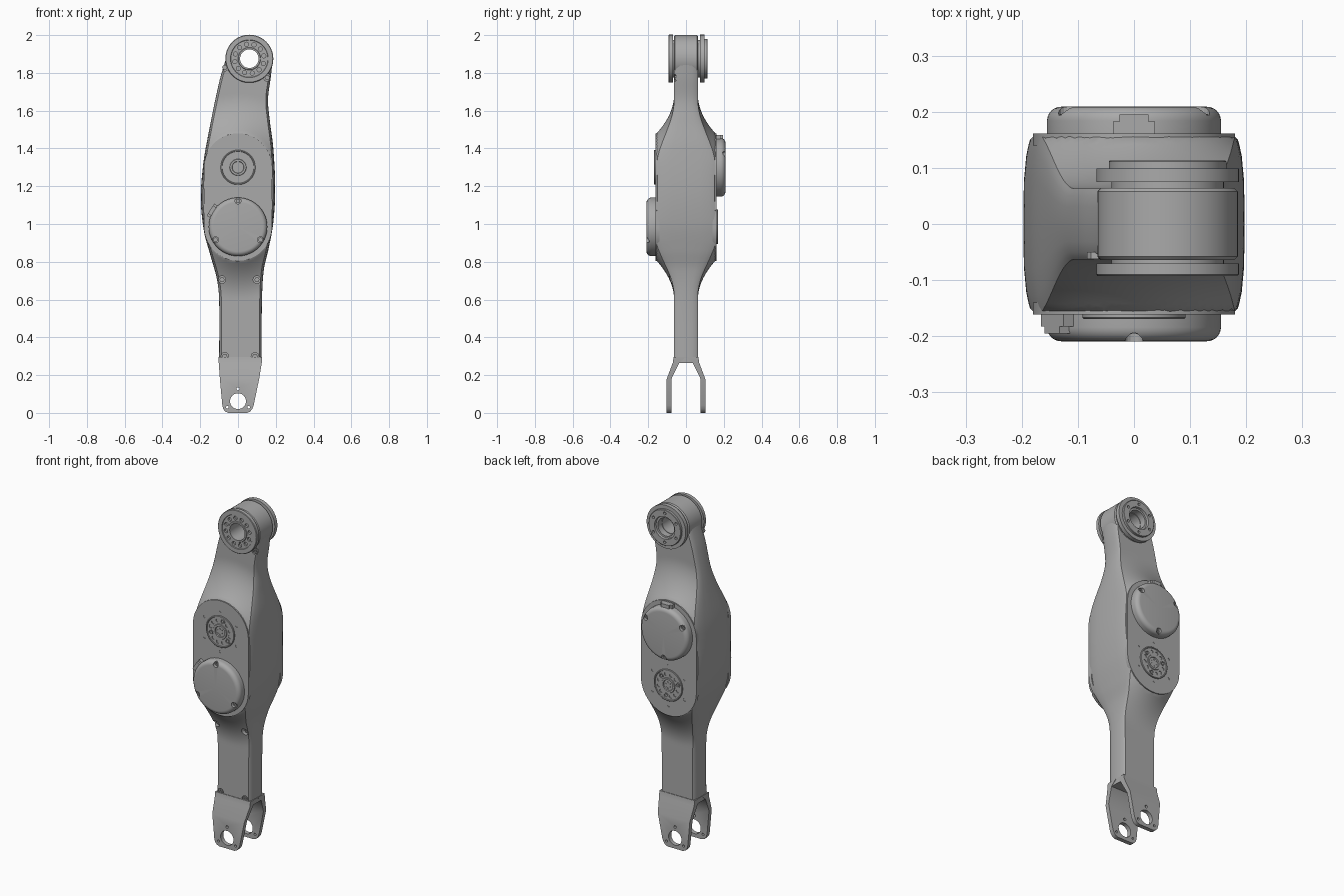
import bpy, bmesh
from math import sin, cos, pi, hypot, radians
from mathutils import Vector, Matrix

cube = bpy.data.objects.get("Cube")
if cube:
    bpy.data.objects.remove(cube)

grey = bpy.data.materials.new("machined grey")
grey.use_nodes = True
grey.diffuse_color = (0.4, 0.4, 0.4, 1)
grey.node_tree.nodes["Principled BSDF"].inputs["Base Color"].default_value = (0.4, 0.4, 0.4, 1)

LOW, HIGH = 0.985, 1.3          # heights of the two actuator axes
KNOB_X, KNOB_Z = 0.06, 1.875    # upper joint axis


def finish(bm, name):
    bmesh.ops.remove_doubles(bm, verts=bm.verts, dist=0.0001)
    bmesh.ops.recalc_face_normals(bm, faces=bm.faces)
    mesh = bpy.data.meshes.new(name)
    bm.to_mesh(mesh)
    bm.free()
    mesh.materials.append(grey)
    obj = bpy.data.objects.new(name, mesh)
    bpy.context.collection.objects.link(obj)
    return obj


def activate(obj):
    bpy.ops.object.select_all(action='DESELECT')
    obj.select_set(True)
    bpy.context.view_layer.objects.active = obj


def smooth(obj, angle=30):
    activate(obj)
    bpy.ops.object.shade_smooth_by_angle(angle=radians(angle))
    return obj


def loft(rings, name):
    """Skin closed rings of points and cap both ends."""
    bm = bmesh.new()
    rows = [[bm.verts.new(p) for p in ring] for ring in rings]
    n = len(rows[0])
    for a, b in zip(rows, rows[1:]):
        for i in range(n):
            bm.faces.new((a[i], a[(i + 1) % n], b[(i + 1) % n], b[i]))
    bm.faces.new(rows[0])
    bm.faces.new(rows[-1])
    return finish(bm, name)


def lathe(name, profile, x, z, side, steps=64, closed=False):
    """Turn (radius, depth) points about an axis along y."""
    bm = bmesh.new()
    vs = [bm.verts.new((x + r, y * side, z)) for r, y in profile]
    es = [bm.edges.new(p) for p in zip(vs, vs[1:])]
    if closed:
        es.append(bm.edges.new((vs[-1], vs[0])))
    bmesh.ops.spin(bm, geom=vs + es, cent=(x, 0, z), axis=(0, 1, 0),
                   angle=2 * pi, steps=steps)
    return smooth(finish(bm, name))


def drill(obj, holes, y0, y1):
    """Cut (x, z, radius) holes along y between two depths."""
    bm = bmesh.new()
    for x, z, r in holes:
        m = Matrix.Translation((x, (y0 + y1) / 2, z)) @ Matrix.Rotation(pi / 2, 4, 'X')
        bmesh.ops.create_cone(bm, cap_ends=True, segments=32 if r > 0.03 else 16, radius1=r,
                              radius2=r, depth=abs(y1 - y0), matrix=m)
    cutter = finish(bm, "cutter")
    cutter.hide_render = True
    mod = obj.modifiers.new("holes", 'BOOLEAN')
    mod.object, mod.solver, mod.operation = cutter, 'EXACT', 'DIFFERENCE'
    activate(obj)
    bpy.ops.object.modifier_apply(modifier=mod.name)
    bpy.data.objects.remove(cutter)
    return smooth(obj)


def circle(x, z, radius, count, r, start=pi / 2):
    return [(x + radius * cos(start + 2 * pi * i / count),
             z + radius * sin(start + 2 * pi * i / count), r) for i in range(count)]


def curve(keys, z):
    """Smooth interpolation through (z, value) keys."""
    i = max(0, min(len(keys) - 2, sum(k[0] <= z for k in keys) - 1))

    def slope(j):
        a, b = keys[max(j - 1, 0)], keys[min(j + 1, len(keys) - 1)]
        return (b[1] - a[1]) / (b[0] - a[0])
    (z0, v0), (z1, v1) = keys[i], keys[i + 1]
    h = z1 - z0
    t = (z - z0) / h
    return ((1 + 2 * t) * (1 - t) ** 2 * v0 + t * (1 - t) ** 2 * h * slope(i)
            + t * t * (3 - 2 * t) * v1 + t * t * (t - 1) * h * slope(i + 1))


# Housing: side outlines, swelling to the flat oval around both actuators
left = [(0.265, -0.1), (0.6, -0.1), (0.71, -0.112), (0.84, -0.148), (0.96, -0.18),
        (1.13, -0.197), (1.31, -0.185), (1.45, -0.162), (1.75, -0.1), (1.875, -0.064)]
right = [(0.265, 0.125), (0.6, 0.127), (0.76, 0.137), (0.86, 0.16), (1.0, 0.186),
         (1.18, 0.197), (1.4, 0.187), (1.55, 0.168), (1.66, 0.159), (1.78, 0.174), (1.875, 0.184)]


def half_depth(x, z):
    d = max(0, hypot(x, z - min(max(z, LOW), HIGH)) - 0.176)
    return 0.063 + 0.096 * max(0, 1 - d / 0.21) ** 2


rings = []
ROWS, COLS, EDGE = 110, 24, 0.012
for row in range(ROWS + 1):
    z = 0.265 + 1.61 * row / ROWS
    xl, xr = curve(left, z), curve(right, z)
    xs = [xl + EDGE + (xr - xl - 2 * EDGE) * i / COLS for i in range(COLS + 1)]
    yl, yr = half_depth(xs[0], z), half_depth(xs[-1], z)
    ts = (-0.93, -0.8, -0.5, 0, 0.5, 0.8, 0.93)
    ring = [(x, -half_depth(x, z), z) for x in xs]
    ring += [(xr - EDGE * t ** 4, yr * t, z) for t in ts]
    ring += [(x, half_depth(x, z), z) for x in reversed(xs)]
    ring += [(xl + EDGE * t ** 4, -yl * t, z) for t in ts]
    rings.append(ring)
housing = loft(rings, "housing")
drill(housing, [(KNOB_X, KNOB_Z, 0.06)], -0.3, 0.3)
bolts = [(-0.085, 0.705), (0.1, 0.705), (-0.07, 0.3), (0.09, 0.3), (-0.07, 1.83), (0.155, 1.775)]
drill(housing, [(x, z, 0.02) for x, z in bolts], -0.12, -0.053)
for x, z in bolts:
    lathe("housing_bolt", [(0, -0.05), (0.014, -0.05), (0.014, -0.062), (0.007, -0.062),
                           (0.007, -0.056), (0, -0.056)], x, z, 1, 6)

# Upper joint: barrel and two flanges around an open bore
lathe("joint_barrel", [(0.05, -0.064), (0.119, -0.064), (0.125, -0.058), (0.125, 0.058),
                       (0.119, 0.064), (0.05, 0.064)], KNOB_X, KNOB_Z, 1, closed=True)
front_flange = lathe("front_flange", [(0.049, 0.06), (0.1, 0.06), (0.1, 0.07), (0.127, 0.07),
                     (0.127, 0.09), (0.124, 0.093), (0.1, 0.093), (0.098, 0.089), (0.06, 0.089),
                     (0.058, 0.093), (0.049, 0.093)], KNOB_X, KNOB_Z, -1, closed=True)
drill(front_flange, circle(KNOB_X, KNOB_Z, 0.078, 12, 0.011, 0.2), -0.12, -0.078)
back_flange = lathe("back_flange", [(0.053, 0.06), (0.1, 0.06), (0.1, 0.075), (0.127, 0.075),
                    (0.127, 0.099), (0.105, 0.099), (0.105, 0.111), (0.103, 0.113),
                    (0.066, 0.113), (0.064, 0.1), (0.053, 0.1)], KNOB_X, KNOB_Z, 1, closed=True)
drill(back_flange, circle(KNOB_X, KNOB_Z, 0.085, 6, 0.008), 0.1, 0.13)

# Actuators: oval mounting plate, output hub, cover and plug on each face
for side, hub_z, cover_z, word in ((-1, HIGH, LOW, "front"), (1, LOW, HIGH, "back")):
    up = -side
    oval = [(0.18 * cos(a), (HIGH if sin(a) > 0 else LOW) + 0.18 * sin(a))
            for a in (2 * pi * (i + 0.5) / 72 for i in range(72))]
    plate = loft([[(x, side * y, z) for x, z in oval] for y in (0.14, 0.161)], word + "_plate")
    drill(plate, circle(0, hub_z, 0.12, 6, 0.008), side * 0.15, side * 0.2)

    hub = lathe(word + "_hub", [(0, 0.15), (0.092, 0.15), (0.092, 0.167), (0.09, 0.169),
                (0.086, 0.169), (0.084, 0.165), (0.044, 0.165), (0.042, 0.169), (0.032, 0.169),
                (0.03, 0.163), (0, 0.163)], 0, hub_z, side)
    drill(hub, circle(0, hub_z, 0.064, 12, 0.01, 0.28), side * 0.155, side * 0.2)
    drill(hub, circle(0, hub_z, 0.018, 6, 0.005), side * 0.157, side * 0.2)
    for x, z, r in circle(0, hub_z, 0.064, 3, 0.015, up * 1.33):
        lathe(word + "_hub_pin", [(0.009, 0.16), (r, 0.16), (r, 0.168), (0.009, 0.168)],
              x, z, side, 20, closed=True)

    fillet = [(0.13 + 0.025 * cos(a), 0.184 + 0.025 * sin(a)) for a in (i * pi / 12 for i in range(7))]
    cover = lathe(word + "_cover", [(0, 0.15), (0.155, 0.15)] + fillet + [(0, 0.209)],
                  0, cover_z, side, 96)
    screws = circle(0, cover_z, 0.137, 3, 0.016, up * pi / 2)
    drill(cover, screws, side * 0.188, side * 0.23)
    for x, z, r in screws:
        lathe(word + "_cover_screw", [(0, 0.18), (0.012, 0.18), (0.012, 0.196), (0.006, 0.196),
                                      (0.006, 0.19), (0, 0.19)], x, z, side, 12)

    # Plug socket leaning against the cover rim
    turn = radians(148 if side < 0 else 90)
    bm = bmesh.new()
    bmesh.ops.create_cube(bm, size=1, matrix=Matrix.Diagonal((0.07, 0.05, 0.075, 1)))
    bmesh.ops.bevel(bm, geom=[e for e in bm.edges if abs(e.verts[0].co.x - e.verts[1].co.x) > 0.05],
                    offset=0.012, segments=4, affect='EDGES')
    spin = Matrix.Rotation(-turn, 4, 'Y')
    out = Vector((0.137 * cos(turn), side * 0.17, cover_z + 0.137 * sin(turn)))
    bmesh.ops.transform(bm, matrix=Matrix.Translation(out) @ spin, verts=bm.verts)
    smooth(finish(bm, word + "_plug"))

# Fork: two flared, tapering arms with pin holes
fork_rows = [(0.295, -0.102, 0.127, 0, 0.066), (0.265, -0.102, 0.126, 0.036, 0.07),
             (0.18, -0.096, 0.112, 0.077, 0.102), (0.04, -0.083, 0.083, 0.077, 0.102),
             (0.02, -0.078, 0.075, 0.077, 0.102), (0.006, -0.066, 0.063, 0.077, 0.102),
             (0, -0.05, 0.048, 0.077, 0.102)]
for side, word in ((-1, "front"), (1, "back")):
    arm = loft([[(xl, side * yi, z), (xr, side * yi, z), (xr, side * yo, z), (xl, side * yo, z)]
                for z, xl, xr, yi, yo in fork_rows], word + "_fork_arm")
    drill(arm, [(0, 0.062, 0.042), (0, 0.127, 0.008), (-0.056, 0.03, 0.007), (0.056, 0.03, 0.007)],
          side * 0.06, side * 0.14)
